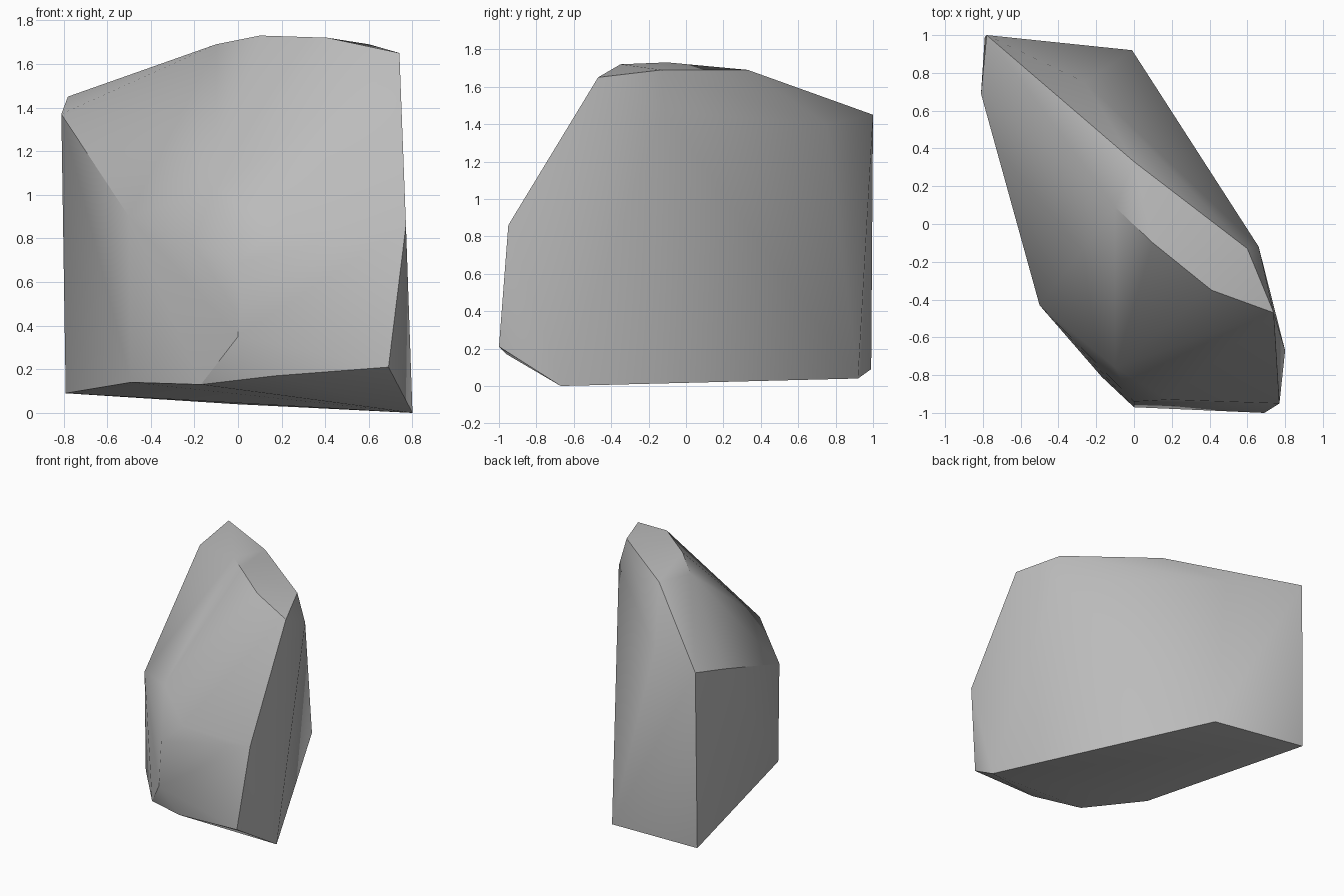
import bpy
import bmesh
from math import radians

default_cube = bpy.data.objects.get("Cube")
if default_cube:
    bpy.data.objects.remove(default_cube, do_unlink=True)


def flat_material(name, colour):
    material = bpy.data.materials.new(name)
    material.use_nodes = True
    material.diffuse_color = colour
    shader = material.node_tree.nodes["Principled BSDF"]
    shader.inputs["Base Color"].default_value = colour
    shader.inputs["Roughness"].default_value = 0.9
    return material


def faceted_stone(name, corner_groups, material, sharp_angle):
    """Wrap a tight skin round the corner points of a boulder."""
    bm = bmesh.new()
    for group in corner_groups:
        for corner in group:
            bm.verts.new(corner)
    hull = bmesh.ops.convex_hull(bm, input=bm.verts[:])
    buried = {v for v in hull["geom_interior"] + hull["geom_unused"]
              if isinstance(v, bmesh.types.BMVert)}
    bmesh.ops.delete(bm, geom=list(buried), context="VERTS")
    bmesh.ops.recalc_face_normals(bm, faces=bm.faces[:])

    mesh = bpy.data.meshes.new(name)
    bm.to_mesh(mesh)
    bm.free()
    mesh.materials.append(material)
    stone = bpy.data.objects.new(name, mesh)
    bpy.context.collection.objects.link(stone)

    # Soft faces with crisp edges at the strong breaks
    bpy.ops.object.select_all(action="DESELECT")
    stone.select_set(True)
    bpy.context.view_layer.objects.active = stone
    bpy.ops.object.shade_smooth_by_angle(angle=sharp_angle)
    return stone


# Tilted underside, from the left corner round the back
underside = [
    (.8, -.67, 0), (-.01, .92, .04), (-.79, .99, .09),
    (-.49, -.43, .14), (-.17, -.81, .13), (.17, -.96, .17), (.69, -1, .21),
]
# Bulging front and the left front corner
front_bulge = [
    (0, -.97, .35), (0, -.94, .69), (.18, -.93, .85),
    (.77, -.95, .86), (-.1, -.76, 1.03), (-.5, -.43, .9),
]
# Shoulders below the crown
shoulders = [(-.81, .69, 1.37), (.66, -.12, 1.47), (-.26, .75, 1.4)]
# Narrow sloping crown
crown = [
    (-.78, 1, 1.45), (0, .33, 1.69), (.6, -.13, 1.69), (.74, -.47, 1.65),
    (.41, -.35, 1.72), (.1, -.1, 1.73), (-.1, .09, 1.69),
]

stone_grey = flat_material("stone_grey", (.5, .5, .5, 1))
faceted_stone("boulder", [underside, front_bulge, shoulders, crown],
              stone_grey, radians(32))
